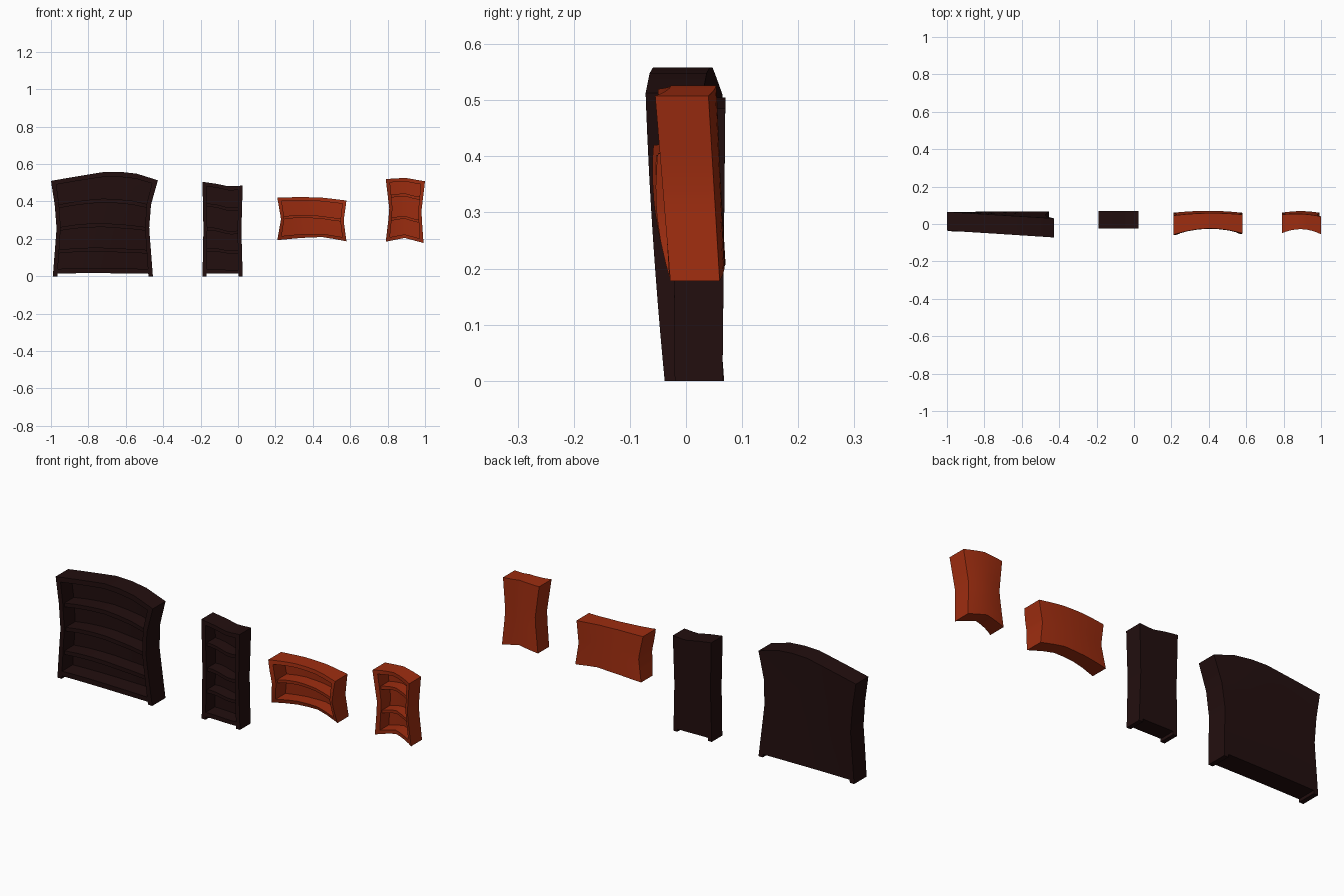
import bpy, bmesh, math

if "Cube" in bpy.data.objects:
    bpy.data.objects.remove(bpy.data.objects["Cube"])


def material(name, rgb):
    m = bpy.data.materials.new(name)
    m.use_nodes = True
    m.diffuse_color = (*rgb, 1)
    bsdf = m.node_tree.nodes["Principled BSDF"]
    bsdf.inputs["Base Color"].default_value = (*rgb, 1)
    bsdf.inputs["Roughness"].default_value = 0.8
    return m


dark_wood = material("dark wood", (0.016, 0.0045, 0.0045))
red_wood = material("red wood", (0.34, 0.026, 0.005))


def lerp(a, b, t):
    return a + (b - a) * t


def along(points, t):
    """Piecewise linear value through evenly spaced points."""
    s = t * (len(points) - 1)
    i = min(int(s), len(points) - 2)
    return lerp(points[i], points[i + 1], s - i)


def bilinear(c, u, v):
    return lerp(lerp(c[0], c[1], u), lerp(c[2], c[3], u), v)


def bookcase(name, mat, left, right, bottom, top, front, back,
             shelves, arch=0, bulge=0, wave=0.006, foot=0, board=0.022):
    """Warped case: solid cells of a u, v, depth grid, skinned as one mesh."""
    width = right[0] - left[0]
    height = top[0] - bottom[0]
    tu, tv = board / width, board / height

    # Grid cuts; rows and columns of boards are flagged solid
    us = [0, tu] + [lerp(tu, 1 - tu, i / 6) for i in range(1, 6)] + [1 - tu, 1]
    rows = [(0, tv)] if not foot else [(foot / height, foot / height + tv)]
    rows += [((z - bottom[0]) / height - tv * 0.4,
              (z - bottom[0]) / height + tv * 0.4) for z in shelves]
    rows.append((1 - tv, 1))
    vs = sorted({0} | {v for r in rows for v in r})
    mids = [(a + b) / 2 for a, b in zip(vs, vs[1:]) if b - a > 0.08]
    vs = sorted(vs + mids)
    ds = [0, 0.12, 0.85, 1]

    def solid(i, j, k):
        if not (0 <= i < len(us) - 1 and 0 <= j < len(vs) - 1 and 0 <= k < 3):
            return False
        if i in (0, len(us) - 2):
            return True
        v = (vs[j] + vs[j + 1]) / 2
        if foot and v < rows[0][0]:
            return False
        if k == 2:
            return True
        for n, (lo, hi) in enumerate(rows):
            if lo < v < hi:
                # Middle shelves sit slightly behind the frame
                return k > 0 or n in (0, len(rows) - 1)
        return False

    def warp(i, j, k):
        u, v, d = us[i], vs[j], ds[k]
        x = lerp(along(left, v), along(right, v), u)
        z = lerp(along(bottom, u), along(top, u), v)
        z += wave * math.sin(2 * math.pi * u) * math.sin(math.pi * v)
        curve = 4 * u * (1 - u)
        f = bilinear(front, u, v) + arch * curve - bulge * 4 * v * (1 - v)
        b = bilinear(back, u, v) + arch * 0.35 * curve
        return x, lerp(f, b, d), z

    bm = bmesh.new()
    verts = {}

    def vert(key):
        if key not in verts:
            verts[key] = bm.verts.new(warp(*key))
        return verts[key]

    ring = [(0, 0), (1, 0), (1, 1), (0, 1)]
    for i in range(len(us) - 1):
        for j in range(len(vs) - 1):
            for k in range(3):
                if not solid(i, j, k):
                    continue
                cell = (i, j, k)
                for axis in range(3):
                    for side in (0, 1):
                        near = list(cell)
                        near[axis] += 2 * side - 1
                        if solid(*near):
                            continue
                        face = []
                        for a, b in ring:
                            p = list(cell)
                            p[axis] += side
                            p[(axis + 1) % 3] += a
                            p[(axis + 2) % 3] += b
                            face.append(vert(tuple(p)))
                        bm.faces.new(face)
    bmesh.ops.recalc_face_normals(bm, faces=bm.faces[:])
    mesh = bpy.data.meshes.new(name)
    bm.to_mesh(mesh)
    bm.free()
    mesh.materials.append(mat)
    obj = bpy.data.objects.new(name, mesh)
    bpy.context.collection.objects.link(obj)
    bpy.ops.object.select_all(action="DESELECT")
    obj.select_set(True)
    bpy.context.view_layer.objects.active = obj
    bpy.ops.object.shade_smooth_by_angle(angle=math.radians(30))
    return obj


# Standing cases on short feet
bookcase("wide_bookcase", dark_wood,
         left=[-0.99, -0.98, -0.97, -0.98, -1.0],
         right=[-0.455, -0.465, -0.475, -0.465, -0.428],
         bottom=[0, 0], top=[0.51, 0.535, 0.558, 0.558, 0.513],
         front=[-0.035, -0.038, -0.035, -0.072], back=[0.065, 0.068, 0.065, 0.03],
         shelves=[0.13, 0.25, 0.37], bulge=0.004, foot=0.015, board=0.024)
bookcase("narrow_bookcase", dark_wood,
         left=[-0.19, -0.185, -0.19], right=[0.025, 0.018, 0.025],
         bottom=[0, 0], top=[0.505, 0.495, 0.48, 0.485],
         front=[-0.02, -0.02, -0.023, -0.023], back=[0.065, 0.065, 0.07, 0.07],
         shelves=[0.14, 0.25, 0.38], foot=0.015)

# Wall cases, bowed inwards
bookcase("wide_wall_shelf", red_wood,
         left=[0.21, 0.23, 0.21], right=[0.58, 0.565, 0.58],
         bottom=[0.193, 0.205, 0.21, 0.187], top=[0.42, 0.424, 0.42, 0.405],
         front=[-0.03, -0.03, -0.058, -0.05], back=[0.06, 0.06, 0.045, 0.05],
         shelves=[0.31], arch=0.03, bulge=0.012, wave=0.004, board=0.02)
bookcase("narrow_wall_shelf", red_wood,
         left=[0.79, 0.81, 0.79], right=[0.992, 0.98, 1.0],
         bottom=[0.185, 0.205, 0.178], top=[0.52, 0.526, 0.508],
         front=[-0.03, -0.028, -0.05, -0.055], back=[0.06, 0.06, 0.05, 0.04],
         shelves=[0.3, 0.425], arch=0.025, wave=0.003, board=0.02)
